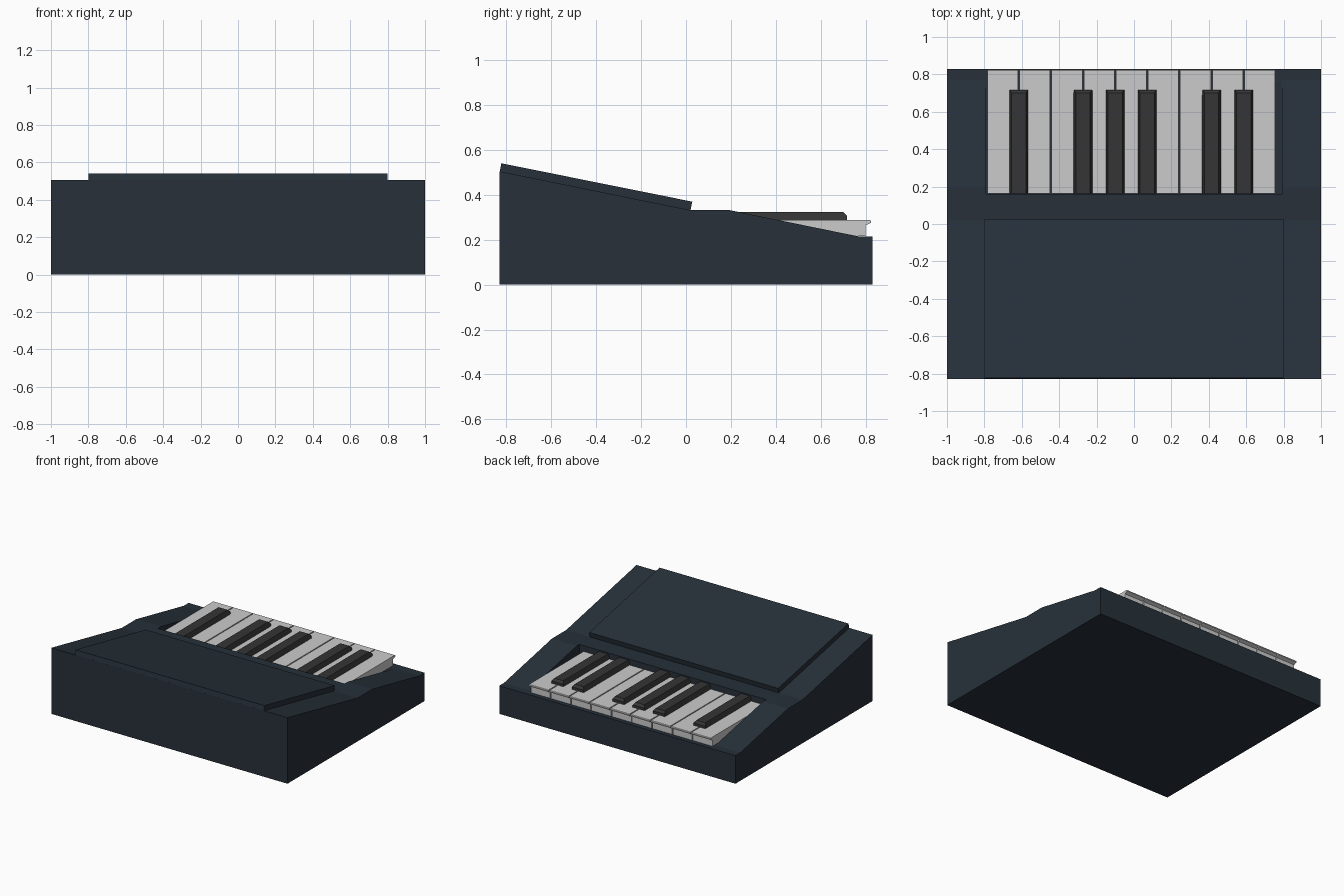
import bpy
import bmesh

if "Cube" in bpy.data.objects:
    bpy.data.objects.remove(bpy.data.objects["Cube"])


def material(name, rgb):
    m = bpy.data.materials.new(name)
    m.diffuse_color = (*rgb, 1)
    m.use_nodes = True
    m.node_tree.nodes["Principled BSDF"].inputs["Base Color"].default_value = m.diffuse_color
    return m


def prism(name, profile, x0, x1, mat=None, taper=None):
    """Extrude a (y, z) profile from x0 to x1; taper = (min z, inset) narrows the top."""
    bm = bmesh.new()
    face = bm.faces.new([bm.verts.new((x0, y, z)) for y, z in profile])
    ext = bmesh.ops.extrude_face_region(bm, geom=[face])
    for v in ext["geom"]:
        if isinstance(v, bmesh.types.BMVert):
            v.co.x = x1
    if taper:
        for v in bm.verts:
            if v.co.z > taper[0]:
                v.co.x += taper[1] if v.co.x < (x0 + x1) / 2 else -taper[1]
    bmesh.ops.recalc_face_normals(bm, faces=bm.faces)
    mesh = bpy.data.meshes.new(name)
    bm.to_mesh(mesh)
    bm.free()
    ob = bpy.data.objects.new(name, mesh)
    bpy.context.collection.objects.link(ob)
    if mat:
        mesh.materials.append(mat)
    return ob


navy = material("navy_case", (0.020, 0.030, 0.042))
black = material("black_key", (0.035, 0.035, 0.035))
white = material("white_key", (0.8, 0.8, 0.8))

# Wedge-shaped case with a recess for the keys
case = prism("case", [(-0.83, 0), (0.83, 0), (0.83, 0.215), (0.77, 0.215),
                      (0.195, 0.332), (0.02, 0.332), (-0.83, 0.505)], -1, 1, navy)
cutter = prism("recess_cutter", [(0.16, 0.216), (0.8, 0.216), (0.8, 0.6), (0.16, 0.6)],
               -0.79, 0.79, navy)
cutter.hide_render = True
cutter.hide_set(True)
cut = case.modifiers.new("recess", "BOOLEAN")
cut.operation = "DIFFERENCE"
cut.solver = "EXACT"
cut.object = cutter

# Raised sloping panel
prism("top_panel", [(-0.83, 0.503), (0.02, 0.332), (0.028, 0.37), (-0.823, 0.541)],
      -0.8, 0.8, navy)

# White keys with an overhanging lip
LEFT, PITCH, GAP = -0.788, 0.1718, 0.004
for i in range(9):
    x = LEFT + i * PITCH
    prism(f"white_key_{i + 1}",
          [(0.162, 0.217), (0.8, 0.217), (0.8, 0.265), (0.825, 0.276),
           (0.825, 0.284), (0.82, 0.288), (0.162, 0.288)],
          x + GAP, x + PITCH - GAP, white)

# Black keys sit over some of the gaps, with chamfered tops
for n, gap in enumerate((1, 3, 4, 5, 7, 8)):
    x = LEFT + gap * PITCH
    prism(f"black_key_{n + 1}",
          [(0.162, 0.286), (0.717, 0.286), (0.717, 0.307), (0.7, 0.324),
           (0.162, 0.324), (0.162, 0.307)],
          x - 0.05, x + 0.05, black, taper=(0.315, 0.012))
